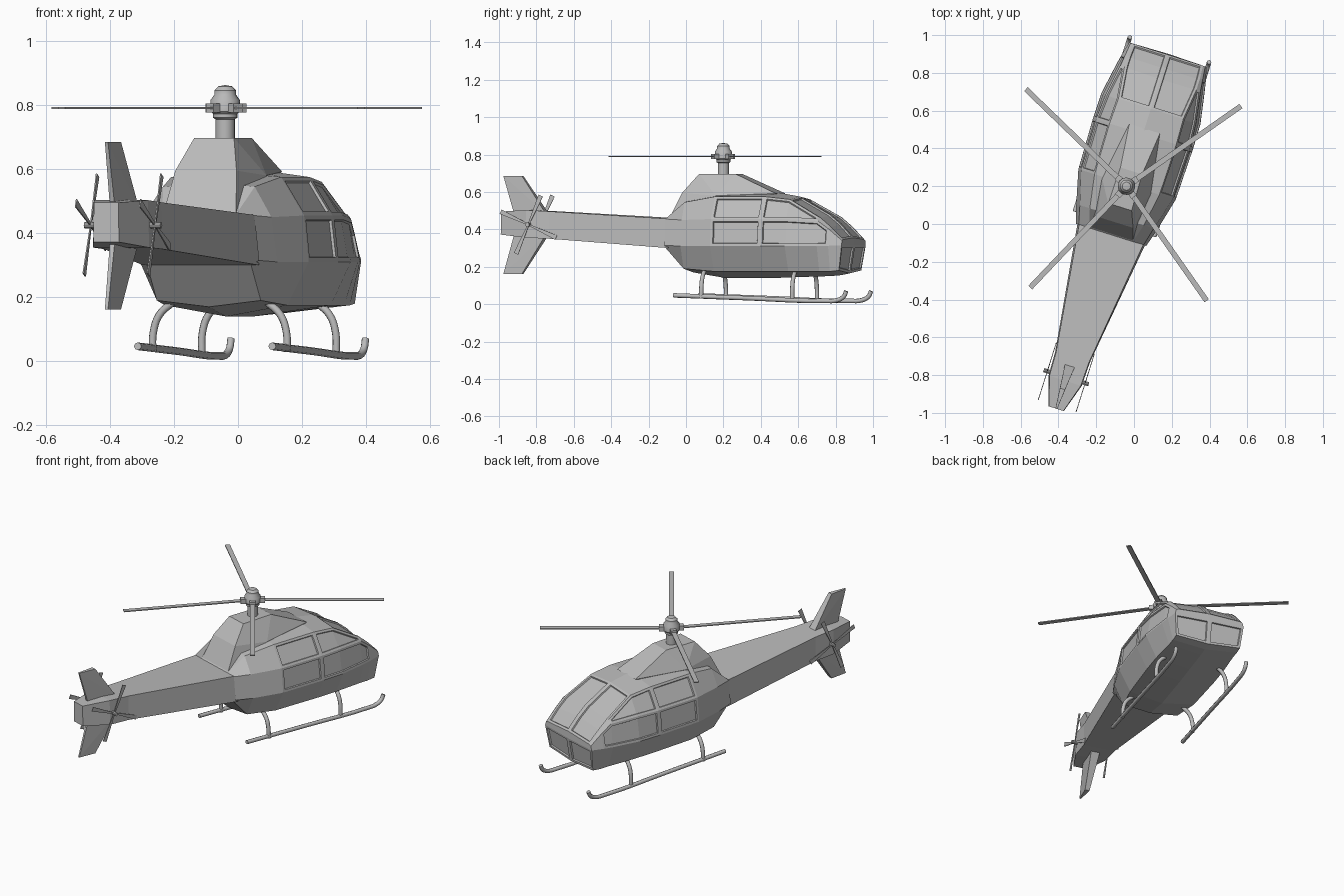
import bpy, bmesh
from math import radians, pi
from mathutils import Matrix, Vector

cube = bpy.data.objects.get("Cube")
if cube:
    bpy.data.objects.remove(cube)

# Single grey paint
paint = bpy.data.materials.new("grey_paint")
paint.use_nodes = True
GREY = (0.5, 0.5, 0.5, 1)
paint.diffuse_color = GREY
paint.node_tree.nodes["Principled BSDF"].inputs["Base Color"].default_value = GREY

# The aircraft is built along +y about its mast, then yawed into place
PLACE = Matrix.Translation((-0.04, 0.2, 0)) @ Matrix.Rotation(radians(-17.5), 4, "Z")


def finish(name, bm, smooth=False):
    bmesh.ops.recalc_face_normals(bm, faces=bm.faces)
    mesh = bpy.data.meshes.new(name)
    bm.to_mesh(mesh)
    bm.free()
    obj = bpy.data.objects.new(name, mesh)
    bpy.context.collection.objects.link(obj)
    mesh.materials.append(paint)
    obj.matrix_world = PLACE
    if smooth:
        bpy.ops.object.select_all(action="DESELECT")
        obj.select_set(True)
        bpy.context.view_layer.objects.active = obj
        bpy.ops.object.shade_smooth_by_angle(angle=radians(35))
    return obj


def hull(name, points):
    bm = bmesh.new()
    for p in points:
        bm.verts.new(p)
    bmesh.ops.convex_hull(bm, input=bm.verts)
    bmesh.ops.dissolve_limit(bm, angle_limit=radians(1), verts=bm.verts, edges=bm.edges)
    return finish(name, bm)


def mirrored(points):
    return [(s * x, y, z) for x, y, z in points for s in (-1, 1)]


def tube(name, points, radius):
    curve = bpy.data.curves.new(name, "CURVE")
    curve.dimensions = "3D"
    curve.bevel_depth = radius
    curve.bevel_resolution = 2
    curve.use_fill_caps = True
    curve.resolution_u = 4
    spline = curve.splines.new("BEZIER")
    spline.bezier_points.add(len(points) - 1)
    for bp, p in zip(spline.bezier_points, points):
        bp.co = p
        bp.handle_left_type = bp.handle_right_type = "AUTO"
    obj = bpy.data.objects.new(name, curve)
    bpy.context.collection.objects.link(obj)
    curve.materials.append(paint)
    obj.matrix_world = PLACE


# Cabin: half sections from keel to roof (keel, chine, belt, shoulder, roof edge, ridge)
SECTIONS = [
    (-.27, (0, .30), (.17, .30), (.195, .315), (.18, .455), (.12, .457), (0, .457)),
    (-.17, (0, .17), (.17, .19), (.225, .31), (.205, .45), (.15, .545), (0, .56)),
    (.01, (0, .14), (.20, .175), (.27, .31), (.255, .455), (.18, .575), (0, .59)),
    (.29, (0, .14), (.21, .175), (.277, .31), (.26, .455), (.185, .575), (0, .60)),
    (.43, (0, .145), (.21, .175), (.275, .31), (.25, .455), (.18, .56), (0, .575)),
    (.60, (0, .15), (.20, .175), (.245, .31), (.222, .445), (.20, .465), (0, .48)),
    (.66, (0, .155), (.20, .175), (.233, .312), (.215, .40), (.20, .415), (0, .43)),
    (.73, (0, .165), (.20, .18), (.215, .315), (.207, .34), (.195, .345), (0, .355)),
]
bm = bmesh.new()
panes = []
for side in (-1, 1):
    rings = [[bm.verts.new((side * x, s[0], z)) for x, z in s[1:]] for s in SECTIONS]
    grid = {}
    for i in range(len(rings) - 1):
        for j in range(5):
            a, b = rings[i], rings[i + 1]
            grid[i, j] = bm.faces.new((a[j], b[j], b[j + 1], a[j + 1]))
    for v in rings[-1][:2]:
        v.co.y -= .02
    # Nose: lower pane with a strip above
    keel, chine, belt, shoulder, edge, ridge = rings[-1]
    mid = bm.verts.new((0, .735, .315))
    nose = bm.faces.new((keel, chine, belt, mid))
    bm.faces.new((mid, belt, shoulder, edge, ridge))
    panes += [[grid[2, 2]], [grid[2, 3]],
              [grid[i, 2] for i in (3, 4, 5)],
              [grid[i, 3] for i in (3, 4)],
              [grid[i, 4] for i in (4, 5, 6)], [nose]]
bmesh.ops.remove_doubles(bm, verts=bm.verts, dist=.0005)
bmesh.ops.recalc_face_normals(bm, faces=bm.faces)
# Recessed windows
for faces in panes:
    bmesh.ops.inset_region(bm, faces=faces, thickness=.014, use_even_offset=True)
    bmesh.ops.inset_region(bm, faces=faces, thickness=.003, depth=-.008, use_even_offset=True)
finish("cabin", bm)

# Engine cowling on the roof
hull("engine_cowling", mirrored([
    (.065, -.115, .697), (.06, .085, .697), (.1, -.2, .595), (.135, .0, .58),
    (.085, .32, .592), (.12, -.268, .455), (.12, 0, .5)]))

# Tail boom
bm = bmesh.new()
rings = []
for y, half, low, high in [(-.25, .19, .30, .456), (-.95, .096, .35, .496),
                           (-1.08, .092, .355, .503), (-1.235, .042, .372, .495)]:
    rings.append([bm.verts.new(p) for p in
                  ((-half, y, low), (half, y, low), (half * .95, y, high), (-half * .95, y, high))])
for a, b in zip(rings, rings[1:]):
    for j in range(4):
        k = (j + 1) % 4
        bm.faces.new((a[j], a[k], b[k], b[j]))
bm.faces.new(rings[0])
bm.faces.new(rings[-1])
finish("tail_boom", bm)

# Upper and lower tail fins
for name, base, tip in (("upper_fin", .48, .685), ("lower_fin", .375, .162)):
    hull(name, mirrored([(.028, -.985, base), (.008, -1.17, base),
                         (.014, -1.125, tip), (.005, -1.232, tip)]))

# Rotor mast and domed hub
bm = bmesh.new()
profile = [(0, .68), (.03, .68), (.03, .755), (.038, .76), (.038, .772), (.046, .78),
           (.046, .815), (.034, .832), (.034, .845), (.022, .858), (0, .862)]
verts = [bm.verts.new((r, 0, z)) for r, z in profile]
edges = [bm.edges.new(pair) for pair in zip(verts, verts[1:])]
bmesh.ops.spin(bm, geom=verts + edges, axis=(0, 0, 1), cent=(0, 0, 0), angle=2 * pi, steps=16)
bmesh.ops.remove_doubles(bm, verts=bm.verts, dist=.0005)
finish("rotor_mast", bm, smooth=True)


def box(bm, size, centre, turn):
    m = turn @ Matrix.Translation(centre) @ Matrix.Diagonal((*size, 1))
    bmesh.ops.create_cube(bm, size=1, matrix=m)


# Main rotor blades with root grips
bm = bmesh.new()
for angle in (35, 136, 226.5, 305):
    turn = Matrix.Rotation(radians(angle + 17.5), 4, "Z")
    box(bm, (.70, .028, .006), (.39, 0, .79), turn)
    box(bm, (.06, .034, .028), (.04, 0, .79), turn)
finish("main_rotor_blades", bm)

# Tail rotors, one on each side of the boom
for side, name in ((-1, "right_tail_rotor"), (1, "left_tail_rotor")):
    bm = bmesh.new()
    centre = Matrix.Translation((side * .105, -1.06, .425))
    for k in range(4):
        turn = centre @ Matrix.Rotation(radians(66 + 90 * k), 4, "X")
        hub_side = [(x, y, z) for x in (-.002, .002) for y, w in ((0, .004), (.17, .013))
                    for z in (-w, w)]
        blade = [bm.verts.new(turn @ Vector(p)) for p in hub_side]
        bmesh.ops.convex_hull(bm, input=blade)
    bmesh.ops.create_cone(bm, cap_ends=True, segments=10, radius1=.011, radius2=.011, depth=.04,
                          matrix=centre @ Matrix.Rotation(pi / 2, 4, "Y"))
    finish(name, bm)

# Landing skids and their bowed struts
for side, name in ((-1, "right"), (1, "left")):
    x = side * .22
    tube(name + "_skid", [(x, -.21, .047), (x, .2, .032), (x, .64, .017), (x, .71, .022),
                          (x, .745, .042), (x, .758, .07)], .012)
    for y, place in ((-.055, "rear"), (.455, "front")):
        tube(f"{name}_{place}_strut", [(x, y, .03), (x * .99, y, .09), (x * .9, y, .145),
                                       (x * .7, y, .185)], .012)
